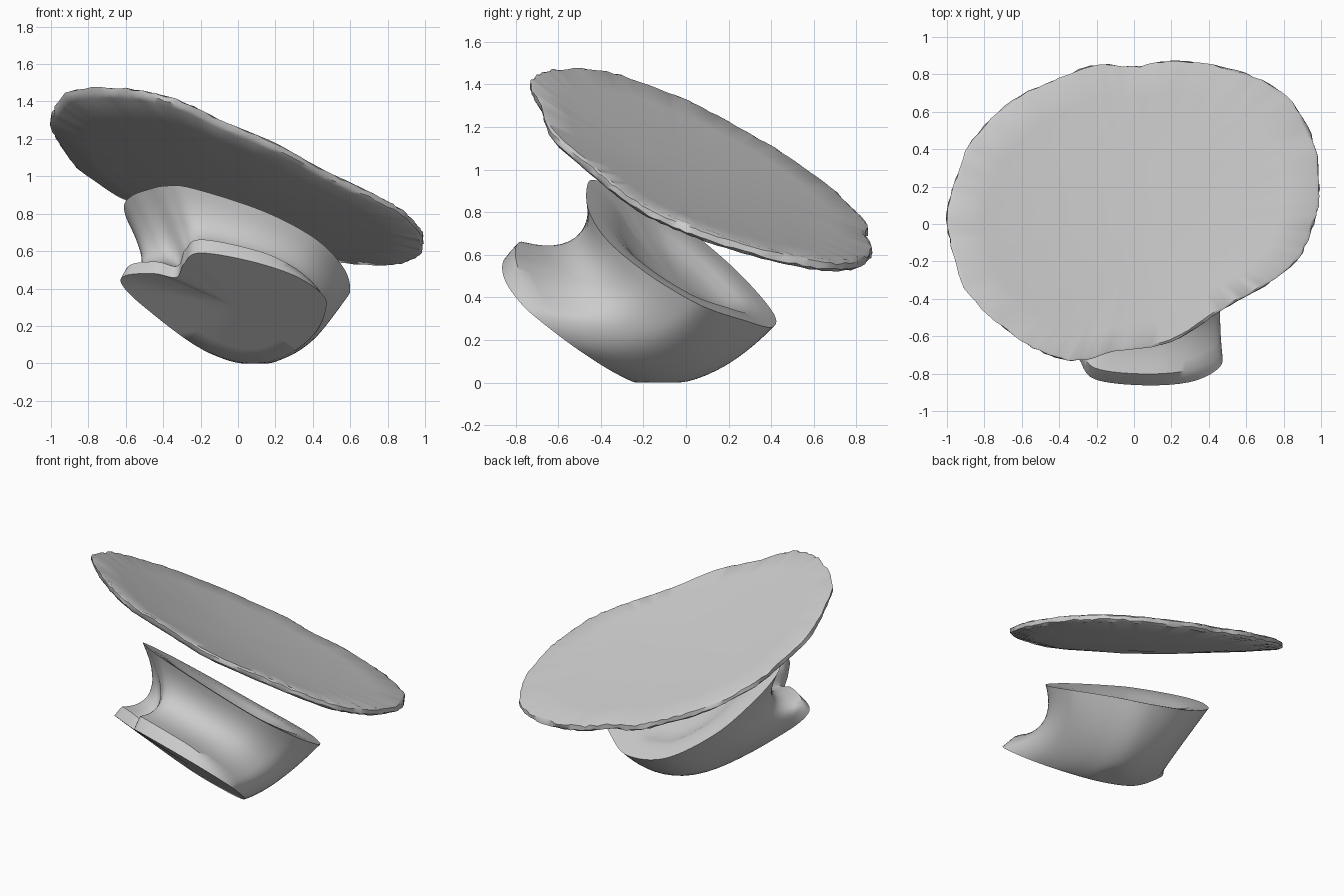
import bpy, bmesh, math, random
from mathutils import Vector

if "Cube" in bpy.data.objects:
    bpy.data.objects.remove(bpy.data.objects["Cube"])

random.seed(4)


def smooth_loop(pts, n):
    """Closed Catmull-Rom curve through pts, n samples per span."""
    pts = [Vector(p) for p in pts]
    m, out = len(pts), []
    for i in range(m):
        a, b, c, d = (pts[(i + k - 1) % m] for k in range(4))
        for j in range(n):
            t = j / n
            out.append(0.5 * (2 * b + (c - a) * t + (2 * a - 5 * b + 4 * c - d) * t * t
                              + (3 * b - a - 3 * c + d) * t ** 3))
    return out


def loft(name, first, rings, last, angle):
    """Skin equal-length rings and close both ends on a centre point."""
    bm = bmesh.new()
    vs = [[bm.verts.new(p) for p in r] for r in rings]
    n = len(vs[0])
    for r0, r1 in zip(vs, vs[1:]):
        for i in range(n):
            k = (i + 1) % n
            bm.faces.new((r0[i], r0[k], r1[k], r1[i]))
    for centre, ring in ((first, vs[0]), (last, vs[-1])):
        c = bm.verts.new(centre)
        for i in range(n):
            bm.faces.new((c, ring[i], ring[(i + 1) % n]))
    bmesh.ops.recalc_face_normals(bm, faces=bm.faces)
    me = bpy.data.meshes.new(name)
    bm.to_mesh(me)
    bm.free()
    ob = bpy.data.objects.new(name, me)
    bpy.context.collection.objects.link(ob)
    bpy.ops.object.select_all(action='DESELECT')
    ob.select_set(True)
    bpy.context.view_layer.objects.active = ob
    bpy.ops.object.shade_smooth_by_angle(angle=math.radians(angle))
    return ob


# Tilted slab with a ragged rim, its two diagonal ends bent slightly upward
def slab_z(x, y):
    u = (x + y) * .707
    return 1.0 - 0.286 * x - 0.37 * y + (.05 if u > 0 else .1) * u * u


slab_outline = [(.99, .15), (.97, .4), (.87, .62), (.68, .77), (.42, .85), (.18, .87),
                (0, .84), (-.2, .85), (-.4, .78), (-.65, .66), (-.86, .45), (-.95, .25),
                (-1, .05), (-.97, -.15), (-.88, -.38), (-.66, -.58), (-.48, -.69),
                (-.3, -.73), (-.1, -.68), (.2, -.63), (.47, -.46), (.7, -.33),
                (.88, -.18), (.96, 0)]
edge = smooth_loop([(x, y, 0) for x, y in slab_outline], 6)


def slab_ring(s, drop, rough):
    ring = []
    for p in edge:
        k = s + random.uniform(-rough, rough)
        x, y = p.x * k, p.y * k
        ring.append((x, y, slab_z(x, y) - drop - 0.025 * (1 - s * s)
                     + random.uniform(-rough, rough)))
    return ring


loft("tilted_slab", (0, 0, slab_z(0, 0) - .1),
     [slab_ring(.4, .072, 0), slab_ring(.8, .062, 0), slab_ring(.98, .053, .003),
      slab_ring(1, .038, .006), slab_ring(1, .01, .006), slab_ring(.98, 0, .003),
      slab_ring(.8, 0, 0), slab_ring(.4, 0, 0)],
     (0, 0, slab_z(0, 0) - .025), 40)


# Spool pedestal: kidney-shaped foot face (x, z) and matching flared rim (x, y)
foot_xz = [(.47, .29), (.41, .16), (.27, .05), (.07, 0), (-.2, .08), (-.5, .3), (-.62, .42),
           (-.6, .47), (-.45, .48), (-.33, .46), (-.29, .53), (-.21, .59), (.05, .55),
           (.3, .47), (.45, .37)]
rim_xy = [(.6, .0), (.56, .12), (.4, .27), (.18, .4), (-.13, .41), (-.41, .25), (-.56, .03),
          (-.61, -.14), (-.57, -.25), (-.48, -.34), (-.39, -.41), (-.25, -.46),
          (.13, -.46), (.41, -.37), (.56, -.19)]


def foot_point(x, z):
    y = (-.17 - .26 * x - z) / .85 + .15 * max(0, -x - .25)
    return (x, max(-.865, y), z)


def rim_z(x, y):
    return .585 - .28 * x - .62 * y - .15 * max(0, y) ** 2 - .05 * (x - y) ** 2


foot = smooth_loop([foot_point(x, z) for x, z in foot_xz], 8)
rim = smooth_loop([(x, y, rim_z(x, y)) for x, y in rim_xy], 8)
middle = Vector((0, -.28, 0))
foot_centre = Vector((0, -.555, .3))
bowl_centre = Vector((0, -.03, rim_z(0, -.03)))


def wall_ring(t):
    """Foot-to-rim ring, pulled in at the waist, with a thick lip on the lobes."""
    ring = []
    for f, r in zip(foot, rim):
        m = (f + r) / 2
        pull = .32 if m.x < 0 else .22
        c = m + Vector((-pull * m.x, .13 - .32 * (m.y - middle.y), -.19))
        p = f * (1 - t) ** 2 + c * 2 * t * (1 - t) + r * t * t
        lip = min(1, max(0, (f.z - .3) / .22))
        p.z = max(p.z + .09 * lip * (1 - t) ** 3 * min(1, t / .07), 0)
        ring.append(p)
    return ring


def inner(ring, centre, s, drop=0):
    return [centre.lerp(p, s) - Vector((0, 0, drop)) for p in ring]


rings = [inner(foot, foot_centre, s) for s in (.4, .75)]
rings += [wall_ring(t) for t in (0, .03, .07)]
rings += [wall_ring(i / 14) for i in range(2, 15)]
rings += [inner(rim, bowl_centre, s, d) for s, d in
          ((.88, .006), (.75, .018), (.64, .045), (.52, .085), (.35, .115), (.15, .13))]
loft("spool_pedestal", foot_centre, rings, bowl_centre - Vector((0, 0, .133)), 45)
